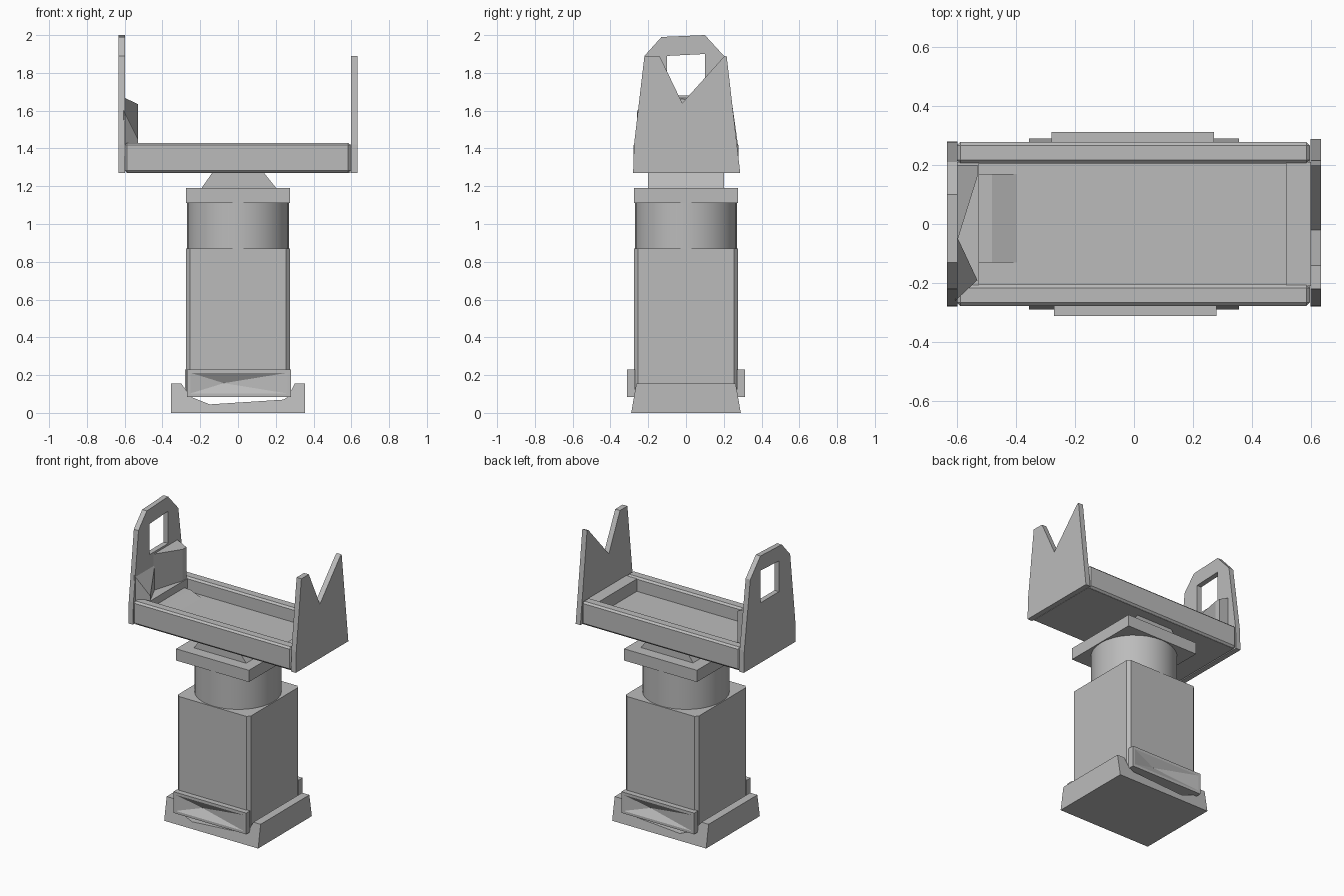
import bpy, bmesh
from mathutils import Vector

cube = bpy.data.objects.get("Cube")
if cube:
    bpy.data.objects.remove(cube, do_unlink=True)

grey = bpy.data.materials.new("plain_grey")
grey.use_nodes = True
grey.diffuse_color = (0.5, 0.5, 0.5, 1)
grey.node_tree.nodes["Principled BSDF"].inputs["Base Color"].default_value = (0.5, 0.5, 0.5, 1)


def finish(bm, name):
    bmesh.ops.recalc_face_normals(bm, faces=bm.faces[:])
    mesh = bpy.data.meshes.new(name)
    bm.to_mesh(mesh)
    bm.free()
    mesh.materials.append(grey)
    obj = bpy.data.objects.new(name, mesh)
    bpy.context.collection.objects.link(obj)
    return obj


def box_bm(x, y, z):
    bm = bmesh.new()
    bmesh.ops.create_cube(bm, size=1)
    for v in bm.verts:
        v.co = Vector([(r[0] + r[1]) / 2 + c * (r[1] - r[0]) for c, r in zip(v.co, (x, y, z))])
    return bm


def box(name, x, y, z, bevel=0, vertical_only=False):
    bm = box_bm(x, y, z)
    if bevel:
        edges = [e for e in bm.edges
                 if not vertical_only or abs(e.verts[0].co.z - e.verts[1].co.z) > 0.1]
        bmesh.ops.bevel(bm, geom=edges, offset=bevel, segments=1, affect='EDGES')
    return finish(bm, name)


def prism(name, place, offset, *loops):
    """Fill the outline (and any hole loops), then extrude it by offset."""
    bm = bmesh.new()
    edges = []
    for loop in loops:
        vs = [bm.verts.new(place(a, b)) for a, b in loop]
        edges += [bm.edges.new((vs[i - 1], vs[i])) for i in range(len(vs))]
    bmesh.ops.triangle_fill(bm, edges=edges, use_beauty=True)
    ext = bmesh.ops.extrude_face_region(bm, geom=bm.faces[:], use_keep_orig=True)
    for v in ext["geom"]:
        if isinstance(v, bmesh.types.BMVert):
            v.co += Vector(offset)
    bmesh.ops.dissolve_limit(bm, angle_limit=0.01, verts=bm.verts[:], edges=bm.edges[:])
    return finish(bm, name)


# Base slab with raised side lips, narrowing towards the top
base = prism("base", lambda x, z: (x, -0.29, z), (0, 0.58, 0),
             [(-0.355, 0), (0.355, 0), (0.355, 0.155), (0.30, 0.155), (0.265, 0.085),
              (0.24, 0.07), (-0.15, 0.045), (-0.25, 0.085), (-0.30, 0.155), (-0.355, 0.155)])
for v in base.data.vertices:
    v.co.y *= 1 - 0.6 * v.co.z

# Body, round collar and cap
box("body", (-0.275, 0.275), (-0.275, 0.275), (0.085, 0.87), 0.02, True)
bm = bmesh.new()
bmesh.ops.create_cone(bm, cap_ends=True, segments=32, radius1=0.27, radius2=0.27, depth=0.26)
bmesh.ops.translate(bm, verts=bm.verts[:], vec=(0, 0, 0.99))
collar = finish(bm, "collar")
bpy.context.view_layer.objects.active = collar
collar.select_set(True)
bpy.ops.object.shade_smooth_by_angle()
collar.select_set(False)
box("cap", (-0.275, 0.275), (-0.275, 0.275), (1.11, 1.19))

# Neck, narrower at the top
prism("neck", lambda x, z: (x, -0.2, z), (0, 0.4, 0),
      [(-0.2, 1.18), (0.21, 1.18), (0.13, 1.28), (-0.13, 1.28)])

# Dented panels on the front and back of the foot
for name, side in (("front_panel", -1), ("back_panel", 1)):
    bm = box_bm((-0.28, 0.27), (0.27, 0.312), (0.085, 0.23))
    outer = max(bm.faces, key=lambda f: f.calc_center_median().y)
    bmesh.ops.inset_region(bm, faces=[outer], thickness=0.025)
    tip = bmesh.ops.poke(bm, faces=[outer])["verts"][0]
    tip.co += Vector((0.08, -0.035, 0))
    for v in bm.verts:
        v.co.x *= side
        v.co.y *= side
    finish(bm, name)

# Tray
box("tray_floor", (-0.59, 0.595), (-0.265, 0.265), (1.27, 1.335))
for name, side in (("front_rail", -1), ("back_rail", 1)):
    box(name, (-0.6, 0.595), sorted((side * 0.205, side * 0.278)), (1.272, 1.43), 0.012)
box("left_end_bar", (0.515, 0.6), (-0.21, 0.21), (1.28, 1.42))
box("right_end_bar", (-0.61, -0.525), (-0.21, 0.21), (1.28, 1.42))

# Low step and slope inside the tray
prism("tray_step", lambda x, z: (x, -0.13, z), (0, 0.3, 0),
      [(-0.53, 1.32), (-0.36, 1.32), (-0.48, 1.37), (-0.53, 1.37)])

# Notched end plate
prism("left_end_plate", lambda y, z: (0.597, y, z), (0.036, 0, 0),
      [(-0.28, 1.27), (0.287, 1.27), (0.215, 1.89), (0.2, 1.885), (-0.02, 1.64),
       (-0.14, 1.89), (-0.22, 1.89), (-0.275, 1.42)])

# Taller end plate with a handle opening
prism("right_end_plate", lambda y, z: (-0.633, y, z), (0.035, 0, 0),
      [(-0.28, 1.27), (0.28, 1.27), (0.275, 1.42), (0.21, 1.88), (0.10, 2.0),
       (-0.13, 1.99), (-0.22, 1.89), (-0.275, 1.42)],
      [(-0.1, 1.68), (0.1, 1.68), (0.1, 1.9), (-0.1, 1.89)])

# Bracket wedges inside the taller plate
back_wedge = prism("back_bracket", lambda x, y: (x, y, 1.4), (0, 0, 0.27),
                   [(-0.605, -0.08), (-0.605, 0.2), (-0.53, 0.2), (-0.53, 0.16)])
for v in back_wedge.data.vertices:
    if v.co.z > 1.5 and v.co.x > -0.55:
        v.co.z = 1.635
front_wedge = prism("front_bracket", lambda x, y: (x, y, 1.4), (0, 0, 0.2),
                    [(-0.605, -0.03), (-0.53, -0.19), (-0.605, -0.26)])
for v in front_wedge.data.vertices:
    if v.co.z > 1.5 and v.co.x > -0.55:
        v.co.z = 1.45
